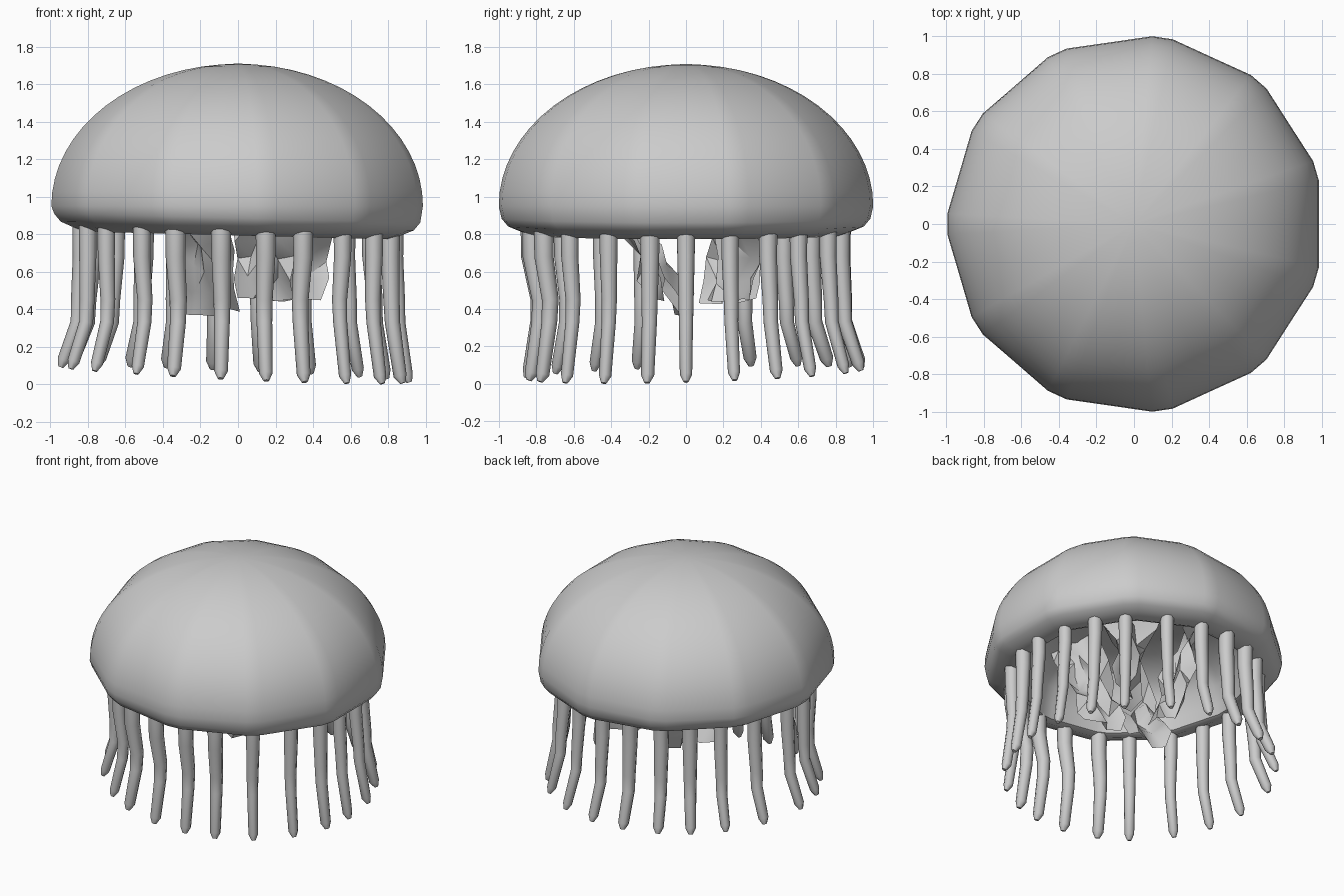
import bpy, bmesh, math, random
from mathutils import Vector

cube = bpy.data.objects.get("Cube")
if cube:
    bpy.data.objects.remove(cube, do_unlink=True)

random.seed(4)
SIDES = 11

grey = bpy.data.materials.new("pale grey")
grey.use_nodes = True
colour = (0.6, 0.6, 0.6, 1)
grey.diffuse_color = colour
grey.node_tree.nodes["Principled BSDF"].inputs["Base Color"].default_value = colour


def add_mesh(name, bm):
    bmesh.ops.recalc_face_normals(bm, faces=bm.faces)
    mesh = bpy.data.meshes.new(name)
    bm.to_mesh(mesh)
    bm.free()
    mesh.materials.append(grey)
    obj = bpy.data.objects.new(name, mesh)
    bpy.context.collection.objects.link(obj)
    bpy.ops.object.select_all(action="DESELECT")
    bpy.context.view_layer.objects.active = obj
    obj.select_set(True)
    bpy.ops.object.shade_smooth_by_angle(angle=math.radians(45))


# Bell: an eleven-sided dome with softened corners and a hollow underside
STEPS = 16
outer = []
for i in range(1, STEPS + 1):
    a = math.pi / 2 * i / STEPS
    outer.append((math.sin(a), 0.95 + 0.758 * math.cos(a)))
rim = [(0.985, 0.885), (0.95, 0.843), (0.89, 0.818), (0.82, 0.793), (0.78, 0.81)]
inner = [(0.765, 0.9), (0.74, 1.03), (0.63, 1.15), (0.42, 1.22), (0.2, 1.25)]
bm = bmesh.new()
rings = []
for radius, z in outer + rim + inner:
    ring = []
    for i in range(SIDES):
        corner = math.pi + math.tau * i / SIDES
        for turn, scale in ((-0.055, 1.005), (0.055, 1.005), (math.pi / SIDES, 0.978)):
            a, r = corner + turn, radius * scale
            x = r * math.cos(a)
            drop = 0.025 * x if z < 0.9 else 0
            ring.append(bm.verts.new((x + 0.008 * radius, r * math.sin(a), z - drop)))
    rings.append(ring)
for low, high in zip(rings, rings[1:]):
    n = len(low)
    for i in range(n):
        j = (i + 1) % n
        bm.faces.new((low[i], low[j], high[j], high[i]))
for ring, z in ((rings[0], 1.71), (rings[-1], 1.26)):
    tip = bm.verts.new((0, 0, z))
    for i in range(len(ring)):
        bm.faces.new((ring[i], ring[(i + 1) % len(ring)], tip))
add_mesh("bell", bm)


# Tentacles: tapered tubes, kinked outward near their ends
def tentacle(index, nudge):
    angle = math.tau * index / (2 * SIDES) + math.radians(nudge)
    c, s = math.cos(angle), math.sin(angle)
    end = 0.05 - 0.04 * c + 0.025 * s
    flare = 0.9 + 0.045 * s - 0.015 * c + 0.03 * c * c
    knee = 0.82 + 0.03 * s + 0.03 * c * c
    wide = random.uniform(0.9, 1.08)
    path = [(0.835, 0.85 - 0.025 * c, 0.052), (0.835, 0.68, 0.049),
            (knee, 0.45, 0.043), (knee + 0.005, 0.33, 0.04),
            (flare - 0.015, end + 0.04, 0.035), (flare, end, 0.015)]
    curve = bpy.data.curves.new("tentacle", "CURVE")
    curve.dimensions = "3D"
    curve.bevel_depth = 1
    curve.bevel_resolution = 2
    curve.use_fill_caps = True
    spline = curve.splines.new("POLY")
    spline.points.add(len(path) - 1)
    for point, (r, z, thick) in zip(spline.points, path):
        point.co = (r * c, r * s, z, 1)
        point.radius = thick * wide
    spline.use_smooth = True
    curve.materials.append(grey)
    obj = bpy.data.objects.new(f"tentacle_{index + 1}", curve)
    bpy.context.collection.objects.link(obj)


# Small uneven turns, in degrees, around the rim
nudges = [0, 0, -1, -3, 0, 1, 0, -1, -4, -6, -5, 0, 0, 0, 3, 1, 2, 2, 0, 1, 3, 3]
for k, nudge in enumerate(nudges):
    tentacle(k, nudge)


# Oral arms: crumpled, twisting sheets hanging from inside the bell
def oral_arm(name, root, tip, width, turn):
    rows, cols = 8, 5
    root, tip = Vector(root), Vector(tip)
    bm = bmesh.new()
    grid = []
    for i in range(rows):
        t = i / (rows - 1)
        centre = root.lerp(tip, t)
        a = turn + 1.2 * t
        across = Vector((math.cos(a), math.sin(a), 0))
        fold = Vector((-across.y, across.x, 0))
        row = []
        for j in range(cols):
            u = j / (cols - 1) - 0.5
            ruffle = 0.08 * math.sin(1.3 * i + 2.2 * j) * (0.4 + abs(u))
            p = centre + across * u * width * (1 - 0.2 * t) + fold * ruffle
            p += Vector([random.uniform(-0.02, 0.02) for _ in range(3)])
            row.append(bm.verts.new(p))
        grid.append(row)
    for a, b in zip(grid, grid[1:]):
        for j in range(cols - 1):
            bm.faces.new((a[j], a[j + 1], b[j + 1], b[j]))
    bmesh.ops.triangulate(bm, faces=bm.faces)
    add_mesh(name, bm)


oral_arm("oral_arm_front_right", (-0.26, -0.5, 1.2), (-0.13, 0.0, 0.38), 0.36, -1.2)
oral_arm("oral_arm_front_left", (0.16, -0.42, 1.22), (0.13, -0.14, 0.45), 0.36, -1.1)
oral_arm("oral_arm_back_left", (0.34, 0.32, 1.22), (0.27, 0.24, 0.44), 0.5, -0.4)
oral_arm("oral_arm_back_right", (-0.22, 0.36, 1.22), (-0.1, 0.22, 0.44), 0.34, 0.8)
